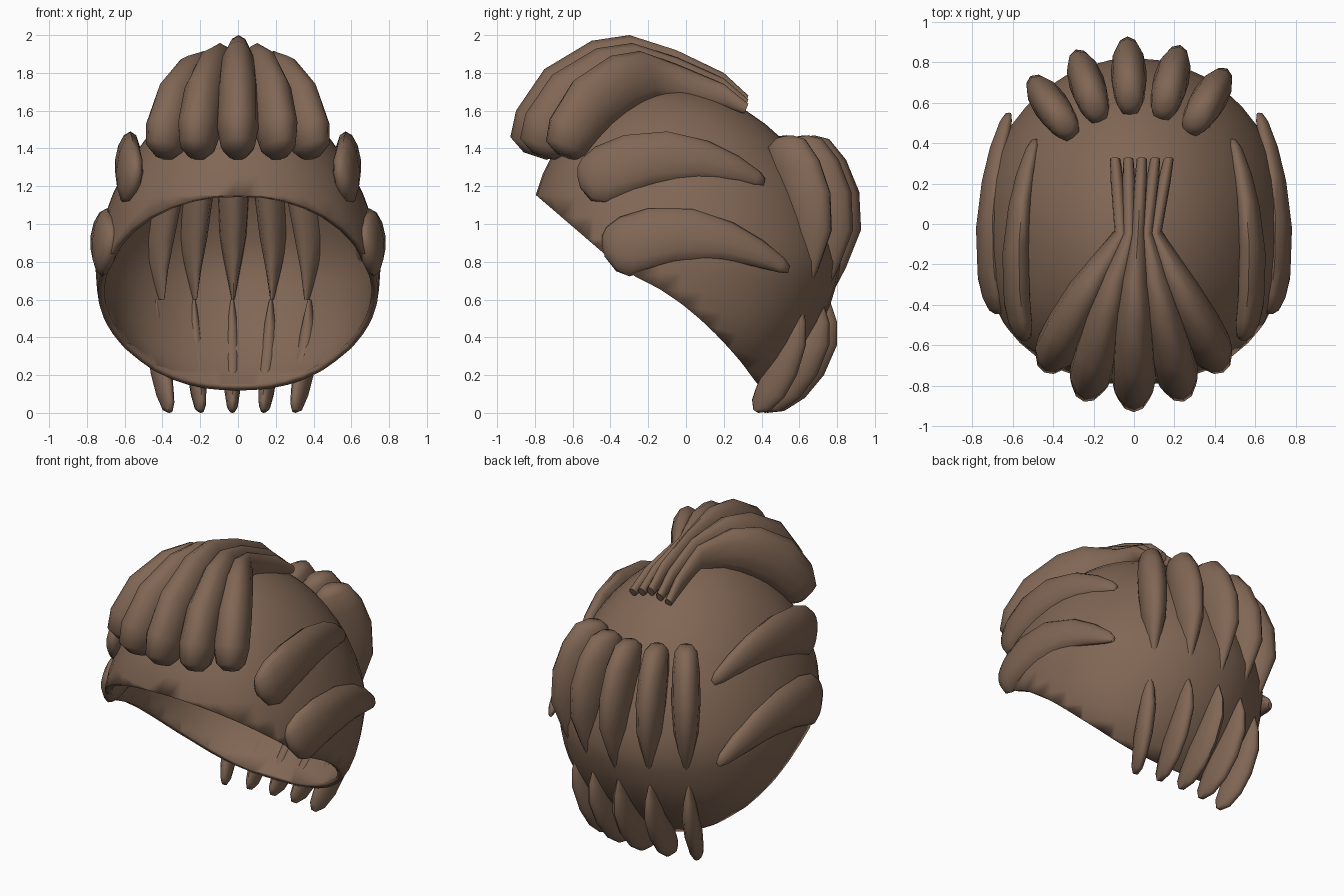
import bpy
import bmesh
from math import sin, cos, pi, radians
from mathutils import Vector

cube = bpy.data.objects.get("Cube")
if cube:
    bpy.data.objects.remove(cube, do_unlink=True)

# Single brown material
brown = bpy.data.materials.new("hair_brown")
brown.use_nodes = True
colour = (0.22, 0.135, 0.09, 1)
brown.diffuse_color = colour
shader = brown.node_tree.nodes["Principled BSDF"]
shader.inputs["Base Color"].default_value = colour
shader.inputs["Roughness"].default_value = 0.8


def finish(name, bm, angle):
    """Turn a bmesh into a smooth-shaded brown object."""
    bmesh.ops.recalc_face_normals(bm, faces=bm.faces)
    mesh = bpy.data.meshes.new(name)
    bm.to_mesh(mesh)
    bm.free()
    mesh.materials.append(brown)
    obj = bpy.data.objects.new(name, mesh)
    bpy.context.collection.objects.link(obj)
    bpy.ops.object.select_all(action="DESELECT")
    obj.select_set(True)
    bpy.context.view_layer.objects.active = obj
    bpy.ops.object.shade_smooth_by_angle(angle=radians(angle))
    return obj


def strand(name, sections, place, sides=12):
    """Loft ellipses spanning an outer and an inner edge; place(u, v, side) positions them."""
    bm = bmesh.new()
    rings = []
    for ou, ov, iu, iv, width in sections:
        mid = Vector((ou + iu, ov + iv)) / 2
        half = Vector((ou - iu, ov - iv)) / 2
        ring = []
        for k in range(sides):
            a = 2 * pi * k / sides
            p = mid + half * cos(a)
            ring.append(bm.verts.new(place(p.x, p.y, width * sin(a))))
        rings.append(ring)
    for r1, r2 in zip(rings, rings[1:]):
        for k in range(sides):
            n = (k + 1) % sides
            bm.faces.new((r1[k], r1[n], r2[n], r2[k]))
    bm.faces.new(rings[0])
    bm.faces.new(rings[-1])
    return finish(name, bm, 60)


# Scalp cap: shaped sphere, cut by a sloping plane and given thickness
def scalp_cap():
    bm = bmesh.new()
    bmesh.ops.create_uvsphere(bm, u_segments=40, v_segments=24, radius=1)
    for v in bm.verts:
        x, y, z = v.co
        rise, drop, front = max(z, 0), min(z, 0), min(y, 0)
        # Narrow the crown, fill out the nape and the temples
        x *= (1 - 0.12 * rise) * (1 + 0.35 * drop ** 2) * (1 + 0.22 * front ** 2)
        v.co = (x * 0.755, y * 0.82 - 0.1 * abs(z),
                0.8 + z * (0.92 if z > 0 else 0.85))
    origin, normal = Vector((0, 0, 0.47)), Vector((0, 0.86, 1)).normalized()
    bmesh.ops.bisect_plane(bm, geom=bm.verts[:] + bm.edges[:] + bm.faces[:],
                           plane_co=origin, plane_no=normal, clear_inner=True)
    # Arch the rim upward at the sides
    for v in bm.verts:
        near = max(0, 1 - (v.co - origin).dot(normal) / 0.4)
        arch = max(0, 1 - ((v.co.y - 0.05) / 0.36) ** 2)
        v.co.z += 0.09 * near * arch * min(1, abs(v.co.x) / 0.5)
    obj = finish("scalp_cap", bm, 50)
    shell = obj.modifiers.new("thickness", "SOLIDIFY")
    shell.thickness = 0.035
    shell.offset = -1


scalp_cap()

# Fringe: five locks gathered on the crown and fanning over the brow
fringe = [
    (0.33, 1.68, 0.31, 1.62, 0.025), (0.2, 1.8, 0.22, 1.65, 0.032),
    (-0.05, 1.92, -0.02, 1.7, 0.035), (-0.3, 2, -0.2, 1.7, 0.07),
    (-0.5, 1.97, -0.33, 1.64, 0.095), (-0.75, 1.82, -0.5, 1.53, 0.11),
    (-0.9, 1.6, -0.62, 1.42, 0.11), (-0.93, 1.46, -0.67, 1.36, 0.09),
    (-0.86, 1.38, -0.74, 1.34, 0.05)]


def fringe_place(i):
    def place(y, z, side):
        z -= 0.042 * abs(i) * max(0, z - 1.34) / 0.66
        reach = -0.05 - y
        root = 0.02 + 0.04 * i
        if reach < 0:
            return (root - reach * (0.05 + 0.07 * i) + side, y, z)
        a = radians(14 * i)
        reach *= 1 - 0.03 * i * i
        root -= min(reach, 0.3) * 0.07
        return (root + reach * sin(a) + side * cos(a),
                -0.05 - reach * cos(a) + side * sin(a), z)
    return place


for i in range(-2, 3):
    strand(f"fringe_lock_{i + 3}", fringe, fringe_place(i))

# Side locks: two swept back on each side
side_lock = [
    (-0.575, 1.3, -0.575, 1.25, 0.015), (-0.55, 1.35, -0.56, 1.19, 0.04),
    (-0.48, 1.41, -0.5, 1.12, 0.058), (-0.33, 1.47, -0.43, 1.1, 0.065),
    (-0.1, 1.49, -0.2, 1.19, 0.065), (0.12, 1.44, 0.05, 1.23, 0.055),
    (0.28, 1.36, 0.22, 1.22, 0.045), (0.39, 1.28, 0.36, 1.2, 0.03),
    (0.42, 1.24, 0.41, 1.2, 0.015)]


def side_place(sign, out, dy, dz, tilt):
    def place(y, z, side):
        x = out - 0.31 * (y + 0.17) ** 2 - 0.1 * (z - 1.3) + side
        return (sign * x, y + dy, z + dz - tilt * y)
    return place


for sign, label in ((1, "left"), (-1, "right")):
    strand(f"{label}_upper_side_lock", side_lock, side_place(sign, 0.59, 0, 0, 0))
    strand(f"{label}_lower_side_lock", side_lock,
           side_place(sign, 0.72, 0.13, -0.42, 0.1))

# Back locks: an upper and a lower row whose thin ends meet inside the cap
upper_lock = [
    (0.68, 1.47, 0.58, 1.45, 0.04), (0.76, 1.45, 0.53, 1.4, 0.07),
    (0.85, 1.34, 0.55, 1.27, 0.085), (0.92, 1.17, 0.59, 1.1, 0.088),
    (0.93, 0.97, 0.65, 0.92, 0.075), (0.85, 0.77, 0.69, 0.76, 0.04),
    (0.76, 0.6, 0.71, 0.6, 0.008)]
lower_lock = [
    (0.76, 0.6, 0.71, 0.6, 0.008), (0.8, 0.48, 0.65, 0.46, 0.035),
    (0.8, 0.36, 0.58, 0.34, 0.05), (0.73, 0.2, 0.47, 0.23, 0.05),
    (0.63, 0.08, 0.41, 0.13, 0.04), (0.52, 0.01, 0.38, 0.07, 0.03),
    (0.43, 0, 0.39, 0.02, 0.015)]


def upper_place(i):
    a = radians(16.5 * i - 2)

    def place(r, z, side):
        r *= 1 - 0.07 * abs(sin(a))
        return (r * sin(a) + side * cos(a), r * cos(a) - side * sin(a), z)
    return place


def lower_place(i):
    a = radians(10 * i)

    def place(r, z, side):
        reach = r - 0.41
        x = -0.03 + i * (0.165 + 0.12 * reach)
        y = r - i * i * (0.01 + 0.08 * reach)
        return (x + side * cos(a), y - side * sin(a), z)
    return place


for i in range(-2, 3):
    strand(f"upper_back_lock_{i + 3}", upper_lock, upper_place(i))
    strand(f"lower_back_lock_{i + 3}", lower_lock, lower_place(i))
